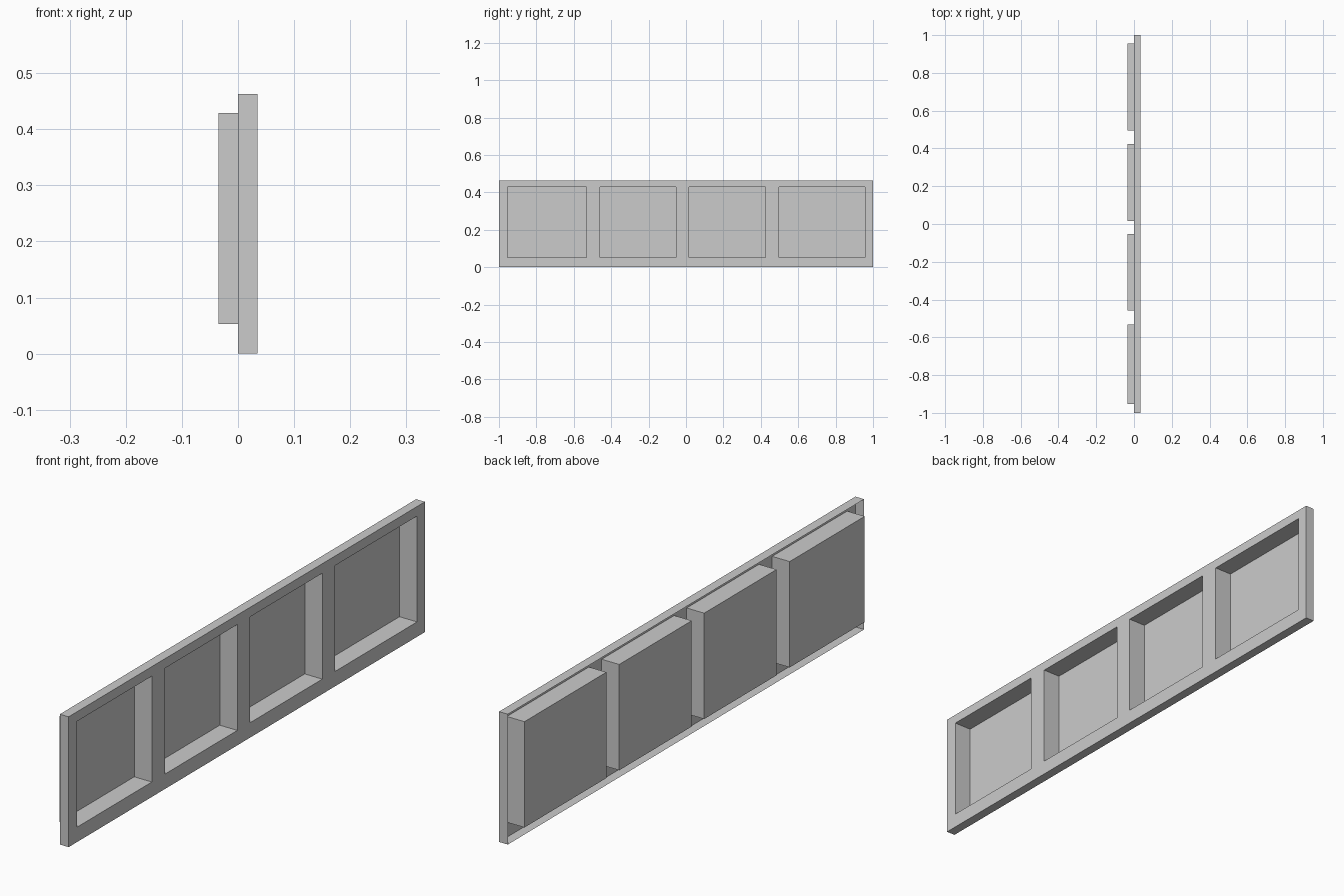
import bpy
import bmesh

cube = bpy.data.objects.get("Cube")
if cube:
    bpy.data.objects.remove(cube, do_unlink=True)

FRONT, RIM_BACK, PAN_BACK = 0.0345, 0.0, -0.0345
HEIGHT, PAN_LOW, PAN_HIGH = 0.463, 0.053, 0.429
PANS = [(-0.954, -0.533), (-0.459, -0.053), (0.017, 0.424), (0.496, 0.956)]

grey = bpy.data.materials.new("plain_grey")
grey.use_nodes = True
grey.diffuse_color = (0.6, 0.6, 0.6, 1)
grey.node_tree.nodes["Principled BSDF"].inputs["Base Color"].default_value = (0.6, 0.6, 0.6, 1)


def finish(name, bm):
    mesh = bpy.data.meshes.new(name)
    bm.to_mesh(mesh)
    bm.free()
    mesh.materials.append(grey)
    obj = bpy.data.objects.new(name, mesh)
    bpy.context.collection.objects.link(obj)


def extrude_border(bm, depth):
    """Pull the outer outline of the sheet straight back into a thin rim."""
    ends = (-1, 1)
    border = [e for e in bm.edges if e.is_boundary and (
        all(v.co.y in ends for v in e.verts) and e.verts[0].co.y == e.verts[1].co.y
        or all(v.co.z == 0 for v in e.verts)
        or all(abs(v.co.z - HEIGHT) < 1e-5 for v in e.verts))]
    new = bmesh.ops.extrude_edge_only(bm, edges=border)["geom"]
    verts = [g for g in new if isinstance(g, bmesh.types.BMVert)]
    bmesh.ops.translate(bm, verts=verts, vec=(-depth, 0, 0))


# Face frame: one thin sheet with four openings and a folded rim, open behind
bm = bmesh.new()
ys = [-1] + [y for pan in PANS for y in pan] + [1]
zs = [0, PAN_LOW, PAN_HIGH, HEIGHT]
grid = [[bm.verts.new((FRONT, y, z)) for z in zs] for y in ys]
for i in range(len(ys) - 1):
    for j in range(len(zs) - 1):
        if i % 2 == 1 and j == 1:
            continue  # opening for a pan
        bm.faces.new((grid[i][j], grid[i + 1][j], grid[i + 1][j + 1], grid[i][j + 1]))
extrude_border(bm, FRONT - RIM_BACK)
finish("face_frame", bm)

# Recessed pans: thin boxes open at the front, standing proud of the rim behind
for n, (y0, y1) in enumerate(PANS, 1):
    bm = bmesh.new()
    corners = ((y0, PAN_LOW), (y1, PAN_LOW), (y1, PAN_HIGH), (y0, PAN_HIGH))
    mouth = [bm.verts.new((FRONT, y, z)) for y, z in corners]
    floor = [bm.verts.new((PAN_BACK, y, z)) for y, z in corners]
    bm.faces.new(floor)
    for k in range(4):
        m = (k + 1) % 4
        bm.faces.new((mouth[k], mouth[m], floor[m], floor[k]))
    finish(f"recessed_pan_{n}", bm)
